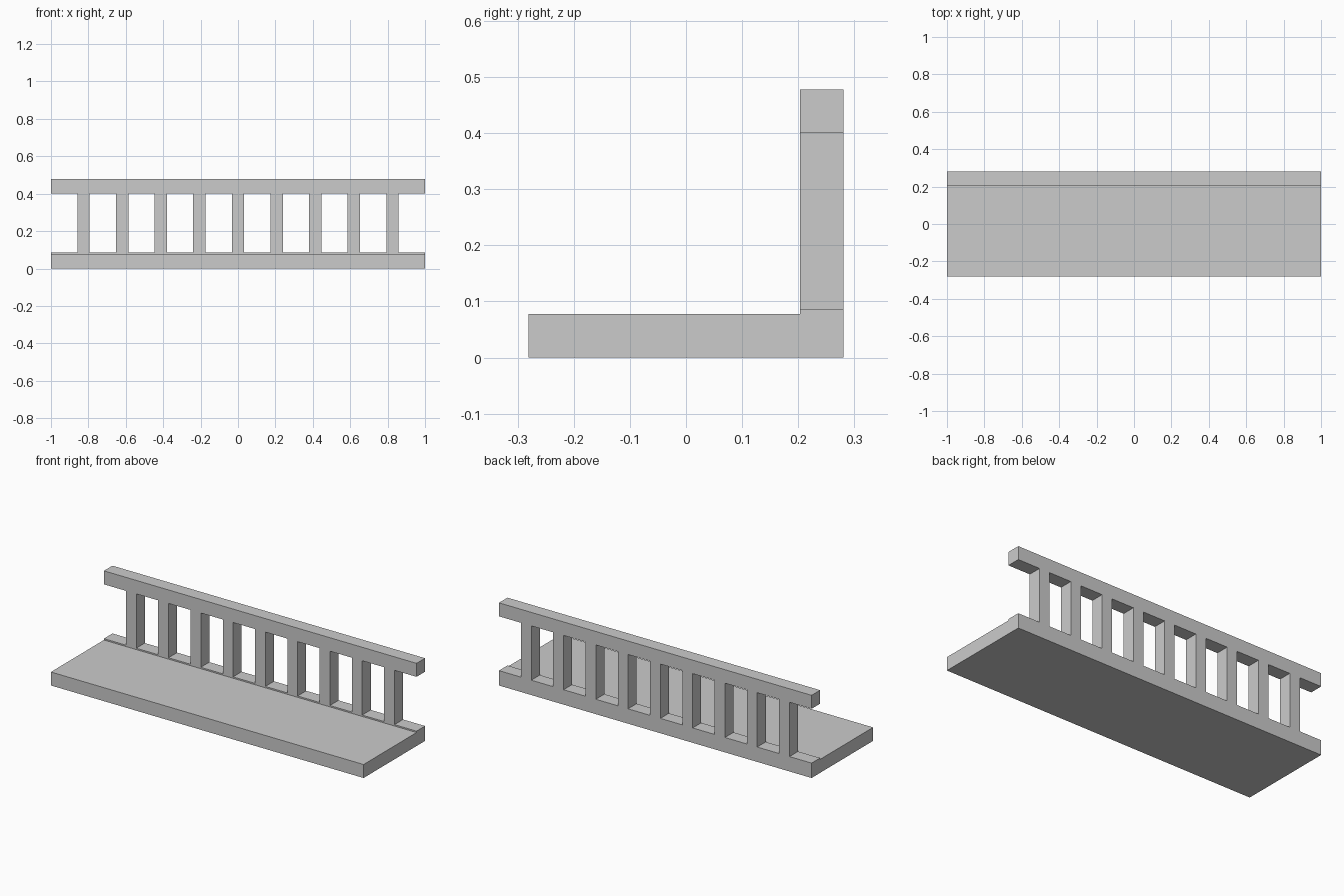
import bpy

if "Cube" in bpy.data.objects:
    bpy.data.objects.remove(bpy.data.objects["Cube"])

def box(name, x0, x1, y0, y1, z0, z1):
    bpy.ops.mesh.primitive_cube_add(size=1, location=((x0+x1)/2, (y0+y1)/2, (z0+z1)/2))
    ob = bpy.context.object
    ob.name = name
    ob.scale = (x1-x0, y1-y0, z1-z0)
    bpy.ops.object.transform_apply(location=False, rotation=False, scale=True)
    return ob

HALF_Y = 0.281       # half depth of the floor
RAIL_Y = 0.203       # front face of the railing
SLAB_TOP = 0.078
KERB_TOP = 0.086
RAIL_BOTTOM, RAIL_TOP = 0.40, 0.478

# floor slab, with a slightly raised kerb along the back edge
box("floor_slab", -1, 1, -HALF_Y, RAIL_Y, 0, SLAB_TOP)
box("back_kerb", -1, 1, RAIL_Y, HALF_Y, 0, KERB_TOP)

# handrail
box("handrail", -1, 1, RAIL_Y, HALF_Y, RAIL_BOTTOM, RAIL_TOP)

# evenly spaced balusters, flush with rail and kerb
COUNT, SPACING, WIDTH = 9, 0.2065, 0.066
for i in range(COUNT):
    x = (i - (COUNT-1)/2) * SPACING
    box(f"baluster_{i+1}", x-WIDTH/2, x+WIDTH/2, RAIL_Y, HALF_Y, KERB_TOP, RAIL_BOTTOM)
